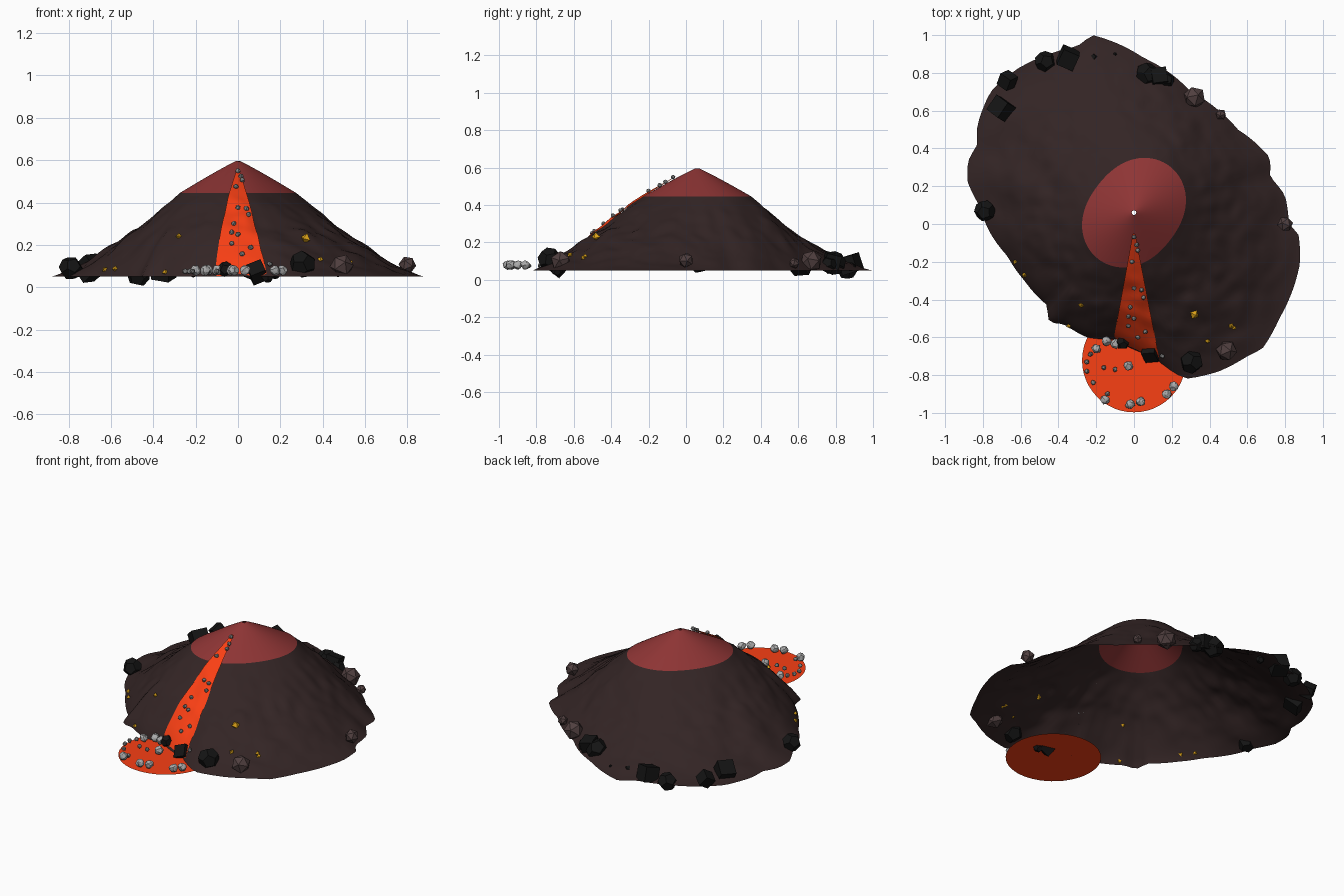
import bpy, bmesh, math, random
from mathutils import Vector, Matrix, Euler, noise

if "Cube" in bpy.data.objects:
    bpy.data.objects.remove(bpy.data.objects["Cube"])

random.seed(4)
PEAK = Vector((0, 0.06))
BASE, CAP_Z, TOP_Z = 0.05, 0.445, 0.60


def material(name, rgb):
    m = bpy.data.materials.new(name)
    m.diffuse_color = (*rgb, 1)
    m.use_nodes = True
    m.node_tree.nodes["Principled BSDF"].inputs["Base Color"].default_value = m.diffuse_color
    return m


ROCK = material("dark_rock", (0.033, 0.018, 0.018))
CAP = material("red_cap", (0.27, 0.035, 0.035))
LAVA = material("lava", (0.95, 0.05, 0.007))
BLACK = material("black_rock", (0.007, 0.007, 0.007))
BROWN = material("brown_rock", (0.08, 0.05, 0.05))
GOLD = material("gold", (0.75, 0.38, 0.01))
GREY = material("grey_stone", (0.22, 0.22, 0.22))
PALE = material("pale_stone", (0.42, 0.42, 0.42))


def finish(name, bm, mat, smooth=False):
    me = bpy.data.meshes.new(name)
    bm.to_mesh(me)
    bm.free()
    me.materials.append(mat)
    for p in me.polygons:
        p.use_smooth = smooth
    ob = bpy.data.objects.new(name, me)
    bpy.context.collection.objects.link(ob)
    return ob


# Footprint of the mountain, seen from above
EDGE = [(-.22, 1.0), (.05, .88), (.3, .7), (.45, .6), (.55, .5), (.72, .35), (.72, .25),
        (.8, .15), (.82, 0), (.87, -.05), (.88, -.2), (.84, -.35), (.77, -.5), (.68, -.66),
        (.6, -.7), (.45, -.78), (.27, -.82), (.1, -.7), (-.1, -.61), (-.25, -.6), (-.37, -.53),
        (-.45, -.52), (-.46, -.43), (-.58, -.3), (-.67, -.17), (-.76, -.05), (-.82, .1),
        (-.88, .22), (-.88, .33), (-.83, .42), (-.83, .52), (-.76, .7), (-.62, .82),
        (-.45, .9), (-.3, .94)]
polar = sorted((math.atan2(y - PEAK.y, x) % math.tau, math.hypot(x, y - PEAK.y)) for x, y in EDGE)
polar = [(polar[-1][0] - math.tau, polar[-1][1])] + polar + [(polar[0][0] + math.tau, polar[0][1])]


def edge_radius(a):
    a %= math.tau
    for (a0, r0), (a1, r1) in zip(polar, polar[1:]):
        if a0 <= a <= a1:
            return r0 + (r1 - r0) * (a - a0) / (a1 - a0)
    return 0.8


def cap_radius(a):
    return 0.275 + 0.035 * math.cos(2 * (a - math.radians(52)))


def height(x, y):
    a, r = math.atan2(y - PEAK.y, x), math.hypot(x, y - PEAK.y)
    rc, re = cap_radius(a), edge_radius(a)
    if r <= rc:
        return TOP_Z - (TOP_Z - CAP_Z) * (r / rc) ** 1.08
    u = min(1, (r - rc) / (re - rc))
    p = 1.25 + 1.5 * (re - 0.88) - 0.25 * max(0, -math.sin(a))
    n = noise.noise(Vector((x * 6, y * 6, 3))) + 0.6 * noise.noise(Vector((x * 15, y * 15, 8)))
    return BASE + (CAP_Z - BASE) * (1 - u) ** p + 0.022 * n * 4 * u * (1 - u)


# Mountain slope and cap: open shells made of polar rings
def shell(name, mat, inner, outer, rings, segs=140):
    bm = bmesh.new()
    grid = []
    for i in range(rings + 1):
        row = []
        for j in range(segs):
            a = math.tau * j / segs
            r = inner(a) + (outer(a) - inner(a)) * i / rings
            x, y = r * math.cos(a), PEAK.y + r * math.sin(a)
            row.append(bm.verts.new((x, y, height(x, y))))
        grid.append(row)
    for r0, r1 in zip(grid, grid[1:]):
        for j in range(segs):
            k = (j + 1) % segs
            bm.faces.new((r0[j], r1[j], r1[k], r0[k]))
    return finish(name, bm, mat, True)


shell("mountain_slope", ROCK, cap_radius, edge_radius, 36)
shell("mountain_cap", CAP, lambda a: 0.012, cap_radius, 12)

# Lava stream draped down the front
bm = bmesh.new()
N, W = 40, 8
start = Vector((0, -0.05))
rows = []
for i in range(N + 1):
    row = []
    for j in range(W + 1):
        s = j / W
        end = Vector((-0.108, -0.61)).lerp(Vector((0.135, -0.72)), s)
        p = (start + Vector((0.012 * (s - 0.5), 0))).lerp(end, i / N)
        row.append(bm.verts.new((p.x, p.y, height(p.x, p.y) + 0.01 * min(1, (N - i) / 4))))
    rows.append(row)
for r0, r1 in zip(rows, rows[1:]):
    for j in range(W):
        bm.faces.new((r0[j], r1[j], r1[j + 1], r0[j + 1]))
finish("lava_stream", bm, LAVA, True)

# Lava pool at the foot
bm = bmesh.new()
bmesh.ops.create_circle(bm, cap_ends=True, segments=48, radius=0.275,
                        matrix=Matrix.Translation((0, -0.722, BASE)))
finish("lava_pool", bm, LAVA)


# Loose stones
def solid(kind, r):
    b = bmesh.new()
    if kind == "cube":
        bmesh.ops.create_cube(b, size=r * 1.35)
    elif kind == "octa":
        bmesh.ops.create_icosphere(b, subdivisions=1, radius=r)
        b.clear()
        for v in ((1, 0, 0), (-1, 0, 0), (0, 1, 0), (0, -1, 0), (0, 0, 1), (0, 0, -1)):
            b.verts.new(Vector(v) * r)
        bmesh.ops.convex_hull(b, input=b.verts[:])
    elif kind == "dodeca":
        bmesh.ops.create_icosphere(b, subdivisions=1, radius=r)
        pts = [f.calc_center_median().normalized() * r for f in b.faces]
        b.clear()
        for p in pts:
            b.verts.new(p)
        bmesh.ops.convex_hull(b, input=b.verts[:])
    else:
        bmesh.ops.create_icosphere(b, subdivisions=2 if kind == "pebble" else 1, radius=r)
        if kind == "pebble":
            for v in b.verts:
                v.co *= random.uniform(0.85, 1.1)
    return b


def stones(name, mat, kind, items):
    bm = bmesh.new()
    for x, y, z, r in items:
        b = solid(kind, r)
        rot = Euler([random.uniform(0, 6.28) for _ in range(3)]).to_matrix().to_4x4()
        b.transform(Matrix.Translation((x, y, z)) @ rot)
        tmp = bpy.data.meshes.new("tmp")
        b.to_mesh(tmp)
        b.free()
        bm.from_mesh(tmp)
        bpy.data.meshes.remove(tmp)
    finish(name, bm, mat)


def draped(points, r, lift):
    return [(x, y, height(x, y) + lift, r) for x, y in points]


stones("black_blocks", BLACK, "cube", [(-.7, .61, .09, .07), (-.67, .76, .09, .052),
       (-.35, .88, .085, .068), (.13, .78, .1, .06), (.09, -.68, .07, .055)])
stones("black_boulders", BLACK, "dodeca", [(-.47, .86, .058, .057), (-.21, .88, .07, .025),
       (.07, .79, .09, .066), (.17, .76, .08, .045), (-.79, .07, .09, .057), (.305, -.73, .11, .064),
       (-.06, -.63, .085, .037), (.14, -.69, .05, .03), (-.1, .9, .07, .01)])
stones("brown_boulders", BROWN, "ico", [(.32, .67, .1, .06), (.8, 0, .105, .042),
       (.49, -.67, .1, .057), (.46, .58, .09, .03)])

# Gold crystals on the lower front slopes
stones("gold_crystals", GOLD, "octa", draped([(.32, -.48)], .026, .015) +
       draped([(.39, -.62), (.515, -.54), (.53, -.55), (-.28, -.43), (-.58, -.27),
               (-.345, -.54), (-.63, -.2)], .015, .005))

# Pebbles on the pool and stream
big = [(-.2, -.66), (-.03, -.75), (-.155, -.93), (-.02, -.955), (.035, -.94), (.175, -.9),
       (.21, -.86), (-.145, -.62), (-.1, -.635)]
small = [(-.25, -.78), (-.25, -.73), (-.215, -.84), (-.14, -.9), (-.16, -.76), (-.1, -.77),
         (-.23, -.69)]
stones("pool_pebbles", PALE, "pebble", [(x, y, .08, .025) for x, y in big])
stones("pool_small_pebbles", GREY, "pebble", [(x, y, .075, .013) for x, y in small])
stones("stream_pebbles", GREY, "pebble", draped(
    [(0, -.07), (.015, -.11), (.02, -.14), (-.01, -.2), (0, -.34), (.04, -.35), (.05, -.39),
     (-.02, -.44), (-.03, -.49), (0, -.5), (-.03, -.54), (.06, -.57), (.02, -.6), (.15, -.7)],
    .012, .016))
